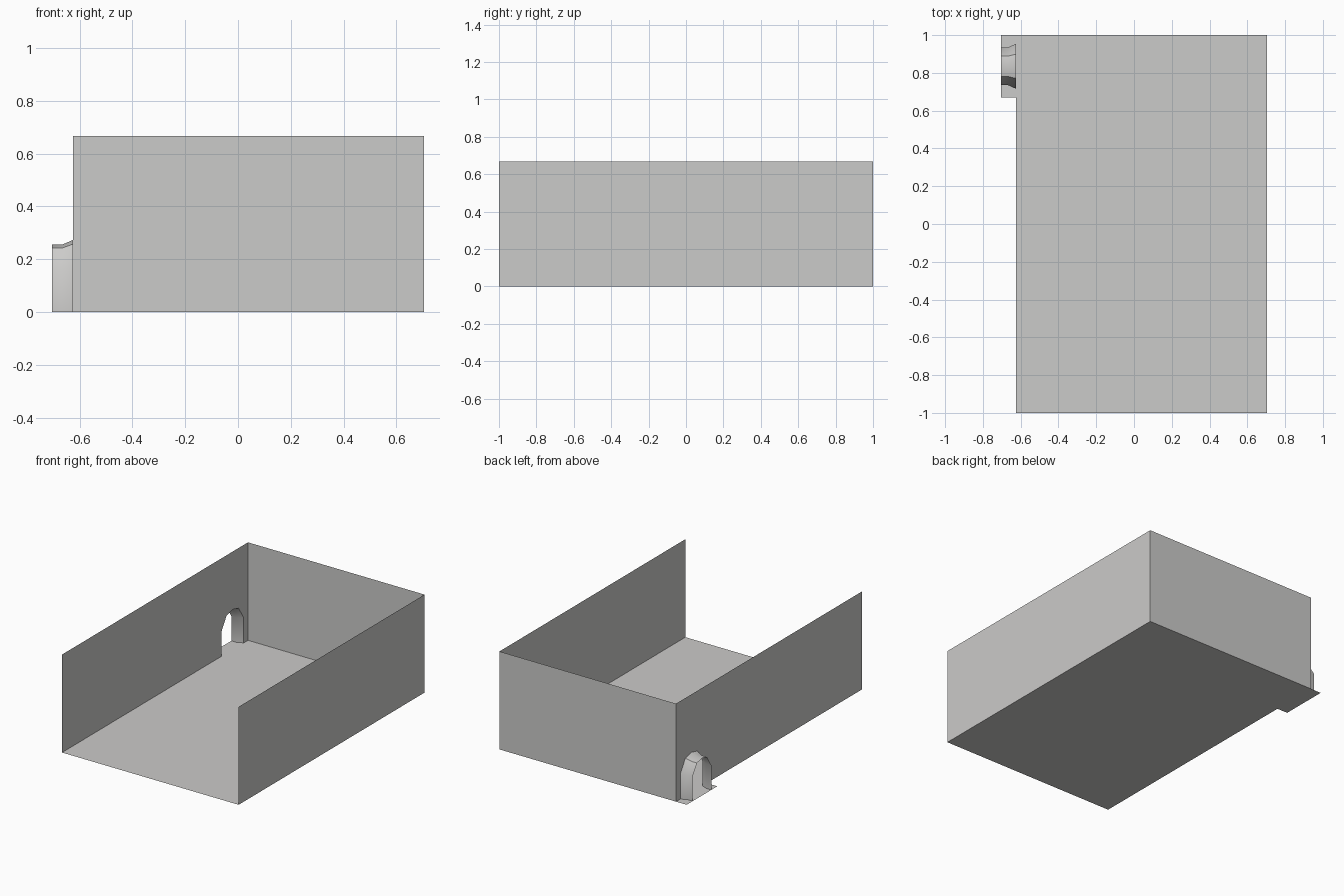
import bpy

if "Cube" in bpy.data.objects:
    bpy.data.objects.remove(bpy.data.objects["Cube"])

XL, XR, XO = -0.625, 0.705, -0.705   # left wall, right wall, outer end of doorway
H = 0.667                            # wall height
YC = 0.835                           # doorway centre

grey = bpy.data.materials.new("plain_grey")
grey.diffuse_color = (0.6, 0.595, 0.585, 1)
grey.use_nodes = True
grey.node_tree.nodes["Principled BSDF"].inputs["Base Color"].default_value = grey.diffuse_color


def sheet(name, verts, faces):
    mesh = bpy.data.meshes.new(name)
    mesh.from_pydata(verts, [], faces)
    mesh.materials.append(grey)
    mesh.update()
    obj = bpy.data.objects.new(name, mesh)
    bpy.context.collection.objects.link(obj)
    return obj


def arch(half, spring, top):
    """Doorway outline as (y, z), from the front foot over to the back foot."""
    rise = top - spring
    left = [(-half, 0), (-half, spring), (-half * 0.54, spring + rise * 0.85)]
    right = [(-y, z) for y, z in reversed(left)]
    return [(YC + y, z) for y, z in left + [(0, top)] + right]


# Floor with the doorstep tab at the rear left
floor = [(XL, -1), (XR, -1), (XR, 1), (XO, 1), (XO, 0.67), (XL, 0.67)]
sheet("floor", [(x, y, 0) for x, y in floor], [range(len(floor))])

# Back and right walls
sheet("back_wall", [(XL, 1, 0), (XR, 1, 0), (XR, 1, H), (XL, 1, H)], [(0, 1, 2, 3)])
sheet("right_wall", [(XR, 1, 0), (XR, -1, 0), (XR, -1, H), (XR, 1, H)], [(0, 1, 2, 3)])

# Left wall with the arched doorway left open
inner = arch(0.119, 0.17, 0.273)
outline = [(-1, 0)] + inner + [(1, 0), (1, H), (-1, H)]
sheet("left_wall", [(XL, y, z) for y, z in outline], [range(len(outline))])

# Short doorway tunnel, straight outside and flared where it meets the wall
outer = arch(0.1, 0.168, 0.255)
rings = [(XO, outer), (-0.667, outer), (XL, inner)]
n = len(outer)
verts = [(x, y, z) for x, ring in rings for y, z in ring]
faces = [(r * n + i, r * n + i + 1, (r + 1) * n + i + 1, (r + 1) * n + i)
         for r in range(2) for i in range(n - 1)]
tunnel = sheet("doorway_tunnel", verts, faces)
bpy.context.view_layer.objects.active = tunnel
tunnel.select_set(True)
bpy.ops.object.shade_smooth_by_angle(angle=0.6)
